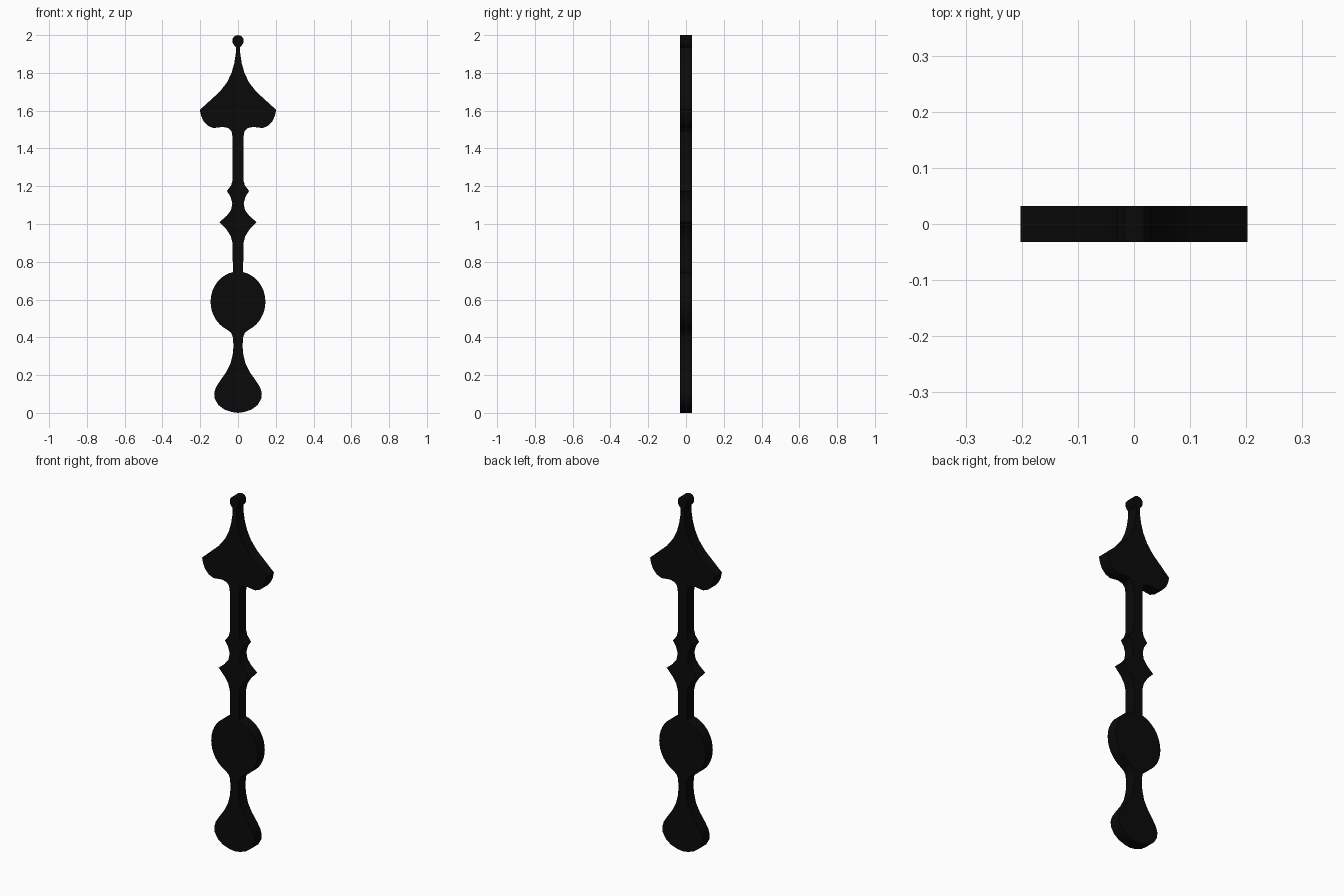
import bpy, bmesh, math

if "Cube" in bpy.data.objects:
    bpy.data.objects.remove(bpy.data.objects["Cube"])

HALF_DEPTH = 0.032

# Right-hand half of the silhouette, (x, z) from the top downwards
tip = [(0.018, 1.995), (0.029, 1.98), (0.029, 1.96), (0.02, 1.945), (0.011, 1.935),
       (0.012, 1.9), (0.02, 1.85), (0.034, 1.8), (0.058, 1.75), (0.097, 1.7),
       (0.152, 1.65), (0.185, 1.62), (0.202, 1.605), (0.196, 1.575), (0.183, 1.545),
       (0.16, 1.52), (0.13, 1.508), (0.08, 1.514), (0.05, 1.508), (0.034, 1.49)]
collars = [(0.028, 1.455), (0.028, 1.235), (0.036, 1.205), (0.059, 1.175),
           (0.04, 1.145), (0.03, 1.11), (0.037, 1.073), (0.06, 1.043), (0.098, 1.01),
           (0.06, 0.97), (0.038, 0.935), (0.028, 0.895)]
disc = [(0.145 * math.sin(math.radians(a)), 0.588 + 0.16 * math.cos(math.radians(a)))
        for a in range(11, 160, 8)]
tail = [(0.037, 0.425), (0.028, 0.405), (0.024, 0.355), (0.028, 0.31), (0.04, 0.26),
        (0.063, 0.215), (0.095, 0.17), (0.117, 0.135), (0.126, 0.105), (0.123, 0.075),
        (0.104, 0.042), (0.072, 0.018), (0.035, 0.005)]
half = tip + collars + disc + tail

# Mirror into a closed outline and extrude it to a flat plate
outline = [(0, 2.0)] + half + [(0, 0)] + [(-x, z) for x, z in reversed(half)]
bm = bmesh.new()
face = bm.faces.new([bm.verts.new((x, -HALF_DEPTH, z)) for x, z in outline])
back = bmesh.ops.extrude_face_region(bm, geom=[face], use_keep_orig=True)
bmesh.ops.translate(bm, vec=(0, 2 * HALF_DEPTH, 0),
                    verts=[g for g in back["geom"] if isinstance(g, bmesh.types.BMVert)])
bmesh.ops.triangulate(bm, faces=[f for f in bm.faces if len(f.verts) > 4])
bmesh.ops.recalc_face_normals(bm, faces=bm.faces[:])
mesh = bpy.data.meshes.new("clock_hand")
bm.to_mesh(mesh)
bm.free()

hand = bpy.data.objects.new("clock_hand", mesh)
bpy.context.collection.objects.link(hand)
black = bpy.data.materials.new("black_metal")
black.diffuse_color = (0.003, 0.003, 0.003, 1)
black.use_nodes = True
black.node_tree.nodes["Principled BSDF"].inputs["Base Color"].default_value = black.diffuse_color
mesh.materials.append(black)

bpy.context.view_layer.objects.active = hand
hand.select_set(True)
bpy.ops.object.shade_smooth_by_angle(angle=math.radians(30))
